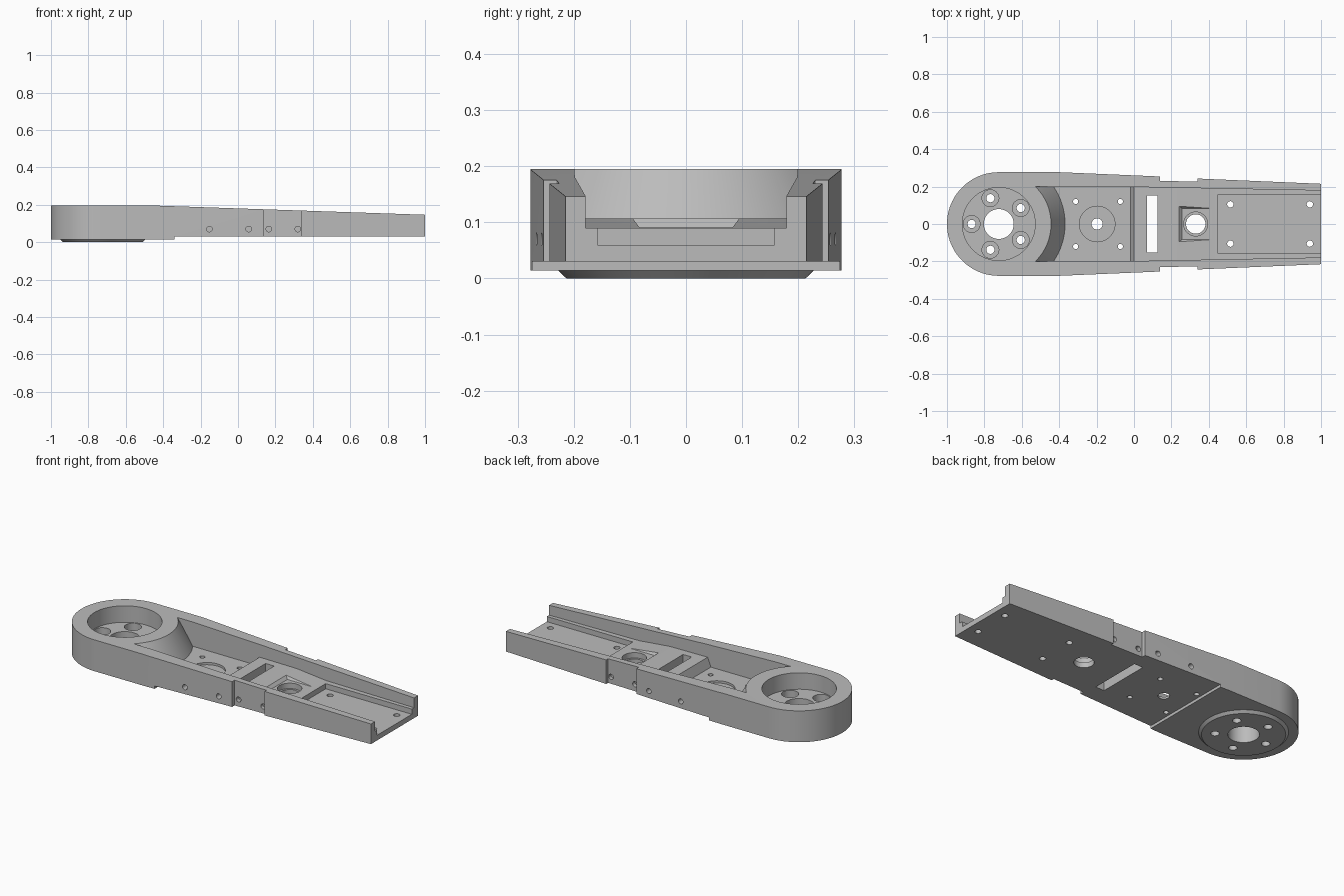
import bpy, bmesh, math
from mathutils import Vector

old = bpy.data.objects.get("Cube")
if old:
    bpy.data.objects.remove(old, do_unlink=True)

grey = bpy.data.materials.new("matte grey")
grey.use_nodes = True
colour = (0.5, 0.5, 0.5, 1)
grey.diffuse_color = colour
grey.node_tree.nodes["Principled BSDF"].inputs["Base Color"].default_value = colour

HUB = -0.723  # x of the round end's centre


def new_object(name, bm):
    bmesh.ops.recalc_face_normals(bm, faces=bm.faces)
    mesh = bpy.data.meshes.new(name)
    bm.to_mesh(mesh)
    bm.free()
    mesh.materials.append(grey)
    obj = bpy.data.objects.new(name, mesh)
    bpy.context.collection.objects.link(obj)
    return obj


def prism(name, points, axis, low, high):
    """Extrude a flat outline along z (xy points) or y (xz points)."""
    bm = bmesh.new()
    place = (lambda a, b: (a, b, low)) if axis == "z" else (lambda a, b: (a, low, b))
    face = bm.faces.new([bm.verts.new(place(a, b)) for a, b in points])
    out = bmesh.ops.extrude_face_region(bm, geom=[face])
    shift = Vector((0, 0, high - low) if axis == "z" else (0, high - low, 0))
    bmesh.ops.translate(bm, vec=shift, verts=[v for v in out["geom"] if isinstance(v, bmesh.types.BMVert)])
    return new_object(name, bm)


def round_part(name, x, y, low, high, r_low, r_high=None, sides=48):
    bm = bmesh.new()
    bmesh.ops.create_cone(bm, cap_ends=True, segments=sides, radius1=r_low,
                          radius2=r_low if r_high is None else r_high, depth=high - low)
    bmesh.ops.translate(bm, vec=(x, y, (low + high) / 2), verts=bm.verts)
    return new_object(name, bm)


def box(name, x0, x1, half, low, high):
    return prism(name, [(x0, -half), (x1, -half), (x1, half), (x0, half)], "z", low, high)


def combine(target, tool, operation="DIFFERENCE"):
    mod = target.modifiers.new("combine", "BOOLEAN")
    mod.operation, mod.solver, mod.object = operation, "EXACT", tool
    bpy.context.view_layer.objects.active = target
    bpy.ops.object.modifier_apply(modifier=mod.name)
    bpy.data.objects.remove(tool, do_unlink=True)


def mirrored(side):
    return side + [(x, -y) for x, y in reversed(side)]


# Arm: plan outline trimmed by the tapering side profile
edge = [(1, 0.215), (0.34, 0.243), (0.34, 0.226), (0.14, 0.231), (0.14, 0.254), (-0.4, 0.277)]
arc = [(HUB + 0.277 * math.cos(a), 0.277 * math.sin(a))
       for a in (math.radians(90 + i * 90 / 24) for i in range(24))]
outline = edge + arc + [(-1, 0)] + [(x, -y) for x, y in reversed(edge + arc)]
arm = prism("arm_body", outline, "z", -0.1, 0.4)
side = [(-1.1, 0.014), (-0.34, 0.014), (-0.34, 0.03), (1.1, 0.03), (1.1, 0.143), (-0.43, 0.195), (-1.1, 0.195)]
combine(arm, prism("side_profile", side, "y", -0.5, 0.5), "INTERSECT")

# Bottom boss under the round end
combine(arm, round_part("boss", HUB, 0, 0, 0.02, 0.213, 0.234, 64), "UNION")

# Long channel with stepped floor, ending in a conical wall
floor = [(-0.7, 0.055), (-0.02, 0.055), (0, 0.107), (0.24, 0.107), (0.43, 0.09),
         (1.1, 0.09), (1.1, 0.35), (-0.7, 0.35)]
channel = prism("channel", floor, "y", -0.4, 0.4)
plan = mirrored([(1.2, 0.175), (0, 0.198), (-0.8, 0.2)])
combine(channel, prism("channel_plan", plan, "z", -0.1, 0.5), "INTERSECT")
combine(channel, round_part("cone", HUB, 0, 0.0, 0.4, 0.384, 0.17, 96))
combine(arm, channel)
combine(arm, box("tail_recess", 0.45, 1.1, 0.158, 0.06, 0.3))

# Hub pocket, bore and five counterbored bolt holes
combine(arm, round_part("hub_pocket", HUB, 0, 0.1, 0.3, 0.195, sides=64))
combine(arm, round_part("hub_bore", HUB, 0, -0.1, 0.3, 0.08))
for i in range(5):
    a = math.radians(180 + 72 * i)
    x, y = HUB + 0.145 * math.cos(a), 0.145 * math.sin(a)
    combine(arm, round_part("bolt_seat", x, y, 0.05, 0.2, 0.045, sides=32))
    combine(arm, round_part("bolt_hole", x, y, -0.1, 0.2, 0.022, sides=24))

# Middle floor: round seat with a hole, and the cross slot
combine(arm, round_part("round_seat", -0.197, 0, 0.042, 0.2, 0.095))
combine(arm, round_part("seat_hole", -0.197, 0, -0.1, 0.2, 0.03, sides=24))
combine(arm, box("cross_slot", 0.07, 0.125, 0.152, -0.1, 0.3))

# Square pocket with sloping sides and a stepped bore
bm = bmesh.new()
bmesh.ops.create_cube(bm, size=1)
for v in bm.verts:
    up = v.co.z > 0
    v.co = (0.46 if v.co.x > 0 else (0.237 if up else 0.257),
            math.copysign(0.098 if up else 0.083, v.co.y), 0.111 if up else 0.091)
combine(arm, new_object("square_pocket", bm))
combine(arm, round_part("bore_seat", 0.33, 0, 0.06, 0.2, 0.064))
combine(arm, round_part("bore", 0.33, 0, -0.1, 0.2, 0.052))

# Small mounting holes through the floor
for s in (-1, 1):
    for x, y, r in ((-0.312, 0.12, 0.014), (-0.073, 0.12, 0.014), (0.515, 0.105, 0.017), (0.94, 0.105, 0.017)):
        combine(arm, round_part("floor_hole", x, s * y, -0.1, 0.2, r, sides=20))

# Blind screw holes in both side walls
for s in (-1, 1):
    for x in (-0.153, 0.057, 0.165, 0.32):
        ring = [(x + 0.015 * math.cos(k * math.tau / 20), 0.07 + 0.015 * math.sin(k * math.tau / 20))
                for k in range(20)]
        combine(arm, prism("side_hole", ring, "y", *sorted((s * 0.207, s * 0.35))))

# Smooth the round walls, keep edges sharp
bpy.ops.object.select_all(action="DESELECT")
arm.select_set(True)
bpy.context.view_layer.objects.active = arm
bpy.ops.object.shade_smooth_by_angle(angle=math.radians(30))
